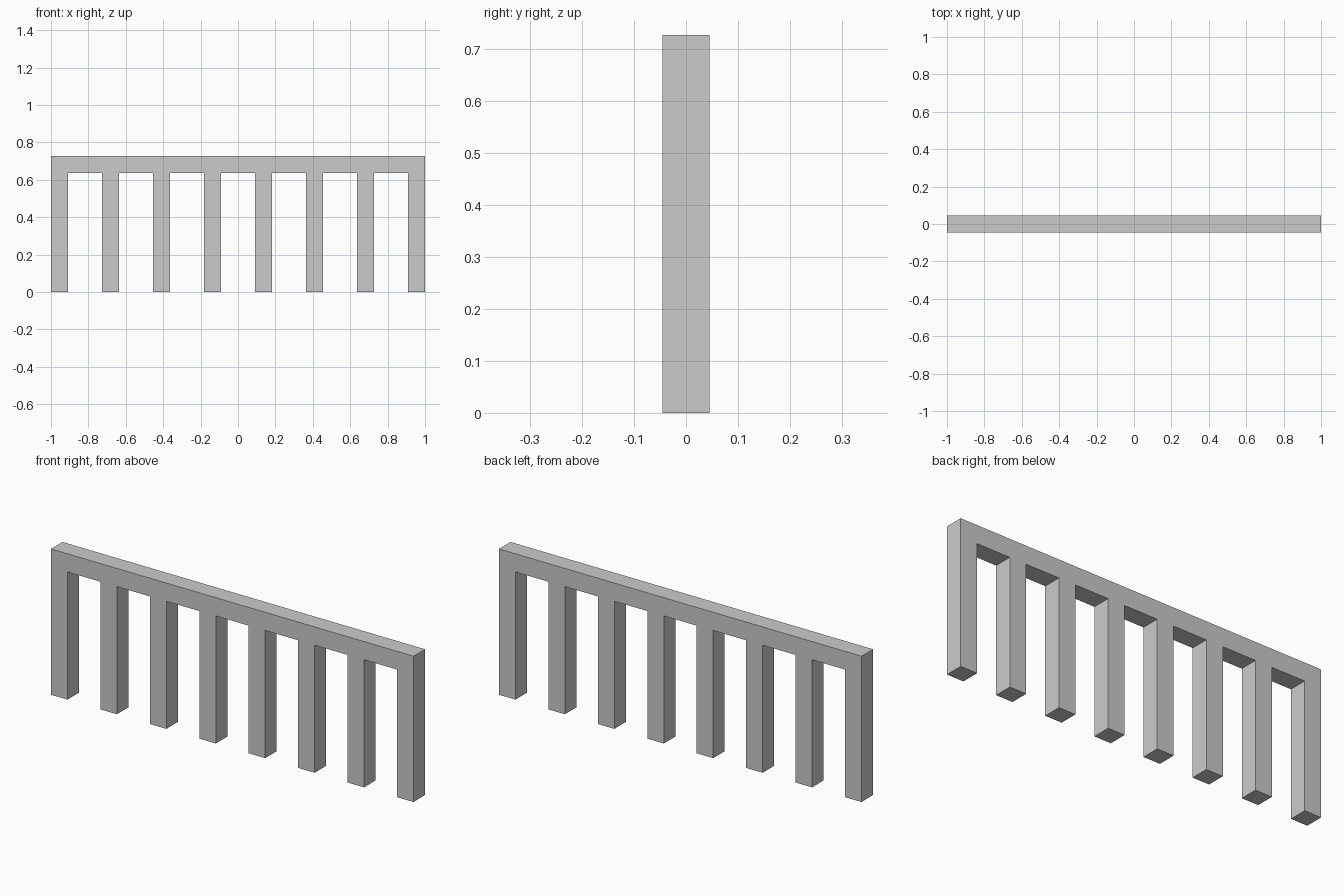
import bpy, bmesh

if "Cube" in bpy.data.objects:
    bpy.data.objects.remove(bpy.data.objects["Cube"])

U = 1 / 11          # post and rail thickness
POSTS = 8
PITCH = 3 * U       # spacing between post left edges
HEIGHT = 8 * U
RAIL_BOTTOM = 7 * U

# Comb-shaped front outline: down and up each post, then back along the rail top
outline = []
for i in range(POSTS):
    left = -1 + i * PITCH
    right = left + U
    if i > 0:
        outline.append((left, RAIL_BOTTOM))
    outline += [(left, 0), (right, 0)]
    if i < POSTS - 1:
        outline.append((right, RAIL_BOTTOM))
outline += [(1, HEIGHT), (-1, HEIGHT)]

# Extrude the outline from front to back
bm = bmesh.new()
front = bm.faces.new([bm.verts.new((x, -U / 2, z)) for x, z in outline])
result = bmesh.ops.extrude_face_region(bm, geom=[front], use_keep_orig=True)
back_verts = [g for g in result["geom"] if isinstance(g, bmesh.types.BMVert)]
bmesh.ops.translate(bm, verts=back_verts, vec=(0, U, 0))
bmesh.ops.recalc_face_normals(bm, faces=bm.faces)

mesh = bpy.data.meshes.new("fence_rail_with_posts")
bm.to_mesh(mesh)
bm.free()
fence = bpy.data.objects.new("fence_rail_with_posts", mesh)
bpy.context.collection.objects.link(fence)
